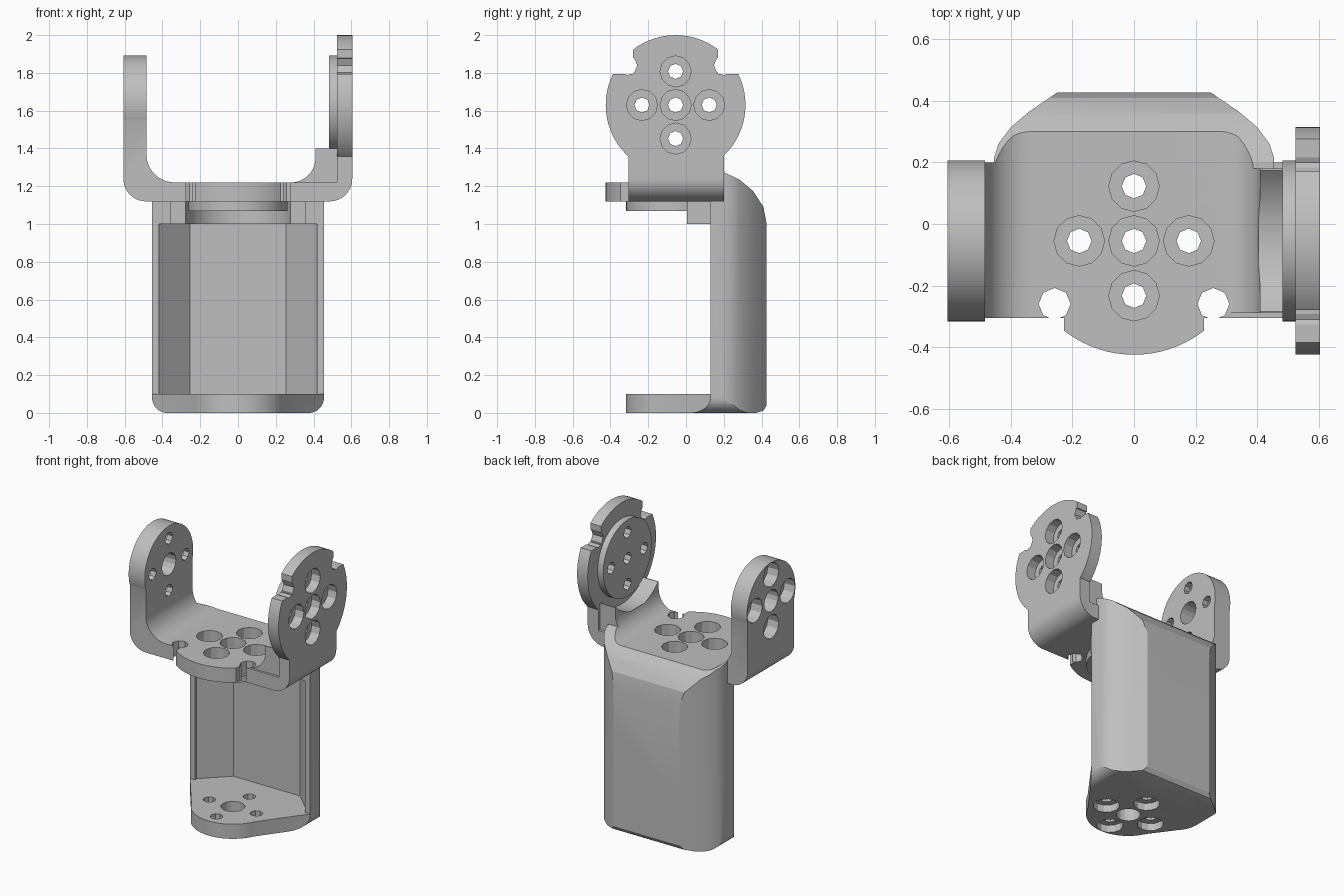
import bpy, bmesh, math

if "Cube" in bpy.data.objects:
    bpy.data.objects.remove(bpy.data.objects["Cube"], do_unlink=True)

grey = bpy.data.materials.new("plain grey")
grey.use_nodes = True
COLOUR = (0.52, 0.52, 0.52, 1)
grey.diffuse_color = COLOUR
grey.node_tree.nodes["Principled BSDF"].inputs["Base Color"].default_value = COLOUR

CY, CZ = -0.055, 1.63      # pivot centre shared by all hole patterns
PITCH = 0.178              # bolt distance from the centre
DISC, BOSS = 0.37, 0.262   # large and small disc radii


def arc(cx, cy, r, a0, a1, n=12):
    steps = [math.radians(a0 + (a1 - a0) * i / n) for i in range(n + 1)]
    return [(cx + r * math.cos(a), cy + r * math.sin(a)) for a in steps]


def circle(c, r, n=64):
    return arc(c[0], c[1], r, 0, 360, n)[:-1]


def box(a0, a1, b0, b1):
    return [(a0, b0), (a1, b0), (a1, b1), (a0, b1)]


def mirrored(half):
    return half + [(-a, b) for a, b in reversed(half)]


def prism(name, pts, axis, lo, hi):
    """Extrude a 2D outline along an axis."""
    place = {"x": lambda a, b, d: (d, a, b),
             "y": lambda a, b, d: (a, d, b),
             "z": lambda a, b, d: (a, b, d)}[axis]
    bm = bmesh.new()
    rings = [[bm.verts.new(place(a, b, d)) for a, b in pts] for d in (lo, hi)]
    bm.faces.new(rings[0])
    bm.faces.new(rings[1])
    n = len(pts)
    for i in range(n):
        j = (i + 1) % n
        bm.faces.new((rings[0][i], rings[0][j], rings[1][j], rings[1][i]))
    bmesh.ops.recalc_face_normals(bm, faces=bm.faces)
    mesh = bpy.data.meshes.new(name)
    bm.to_mesh(mesh)
    bm.free()
    mesh.materials.append(grey)
    ob = bpy.data.objects.new(name, mesh)
    bpy.context.collection.objects.link(ob)
    return ob


def combine(ob, op, pts, axis, lo, hi):
    """Boolean a prism into an object."""
    tool = prism("tool", pts, axis, lo, hi)
    mod = ob.modifiers.new("combine", "BOOLEAN")
    mod.operation, mod.object, mod.solver = op, tool, "EXACT"
    bpy.context.view_layer.objects.active = ob
    bpy.ops.object.modifier_apply(modifier=mod.name)
    bpy.data.objects.remove(tool, do_unlink=True)


def bolt_holes(ob, axis, c, through, sink, centre_r):
    """Cross of counterbored holes; a wide plain centre when centre_r is set."""
    for da, db in ((0, 0), (1, 0), (-1, 0), (0, 1), (0, -1)):
        p = (c[0] + da * PITCH, c[1] + db * PITCH)
        if centre_r and not (da or db):
            combine(ob, "DIFFERENCE", circle(p, centre_r, 16), axis, *through)
            continue
        combine(ob, "DIFFERENCE", circle(p, 0.04, 8), axis, *through)
        combine(ob, "DIFFERENCE", circle(p, 0.082, 12), axis, *sink)


# Inside of the U: used to shape both the frame and the top of the shell
inner = ([(-0.485, 2.2)] + arc(-0.335, 1.37, 0.15, 180, 270)
         + arc(0.28, 1.35, 0.13, 270, 360) + [(0.41, 1.4), (0.525, 1.4), (0.525, 2.2)])

# U frame: rounded outer corners, left leg, right leg
outer = ([(-0.607, CZ)] + arc(-0.487, 1.24, 0.12, 180, 270)
         + arc(0.485, 1.24, 0.12, 270, 360) + [(0.605, 1.4), (0.525, 1.4), (0.525, 1.22)]
         + arc(-0.335, 1.37, 0.15, 270, 180) + [(-0.485, CZ)])
frame = prism("swivel_frame", outer, "y", -0.305, 0.2)

# Inner gusset by the right leg, hollowed for the boss
gusset = arc(0.28, 1.35, 0.13, 270, 360) + [(0.41, 1.4), (0.56, 1.4), (0.56, 1.17), (0.28, 1.17)]
combine(frame, "UNION", gusset, "y", -0.29, 0.18)
combine(frame, "DIFFERENCE", circle((CY, CZ), 0.325), "x", 0.405, 0.525)

# Left arm head, right disc, and bottom disc with their bosses
combine(frame, "UNION", circle((CY, CZ), BOSS), "x", -0.607, -0.485)
combine(frame, "UNION", circle((CY, CZ), DISC), "x", 0.525, 0.605)
combine(frame, "UNION", circle((CY, CZ), BOSS), "x", 0.482, 0.55)
combine(frame, "DIFFERENCE", box(0.2, 0.8, 0.2, 0.8), "z", 1.0, 1.05)
half_disc = arc(0, CY, DISC, 180, 360, 40) + [(DISC, 0.1), (-DISC, 0.1)]
combine(frame, "UNION", half_disc, "z", 1.12, 1.22)
combine(frame, "UNION", circle((0, CY), BOSS), "z", 1.07, 1.17)

# Notches in the rims of both discs
for s in (-1, 1):
    combine(frame, "DIFFERENCE", circle((s * 0.258, -0.26), 0.052, 8), "z", 1.0, 1.23)
    combine(frame, "DIFFERENCE", box(*sorted((s * 0.228, s * 0.45)), -0.6, -0.305),
            "z", 1.0, 1.23)
    u = sorted((CY + s * 0.225, CY + s * 0.6))
    combine(frame, "DIFFERENCE", circle((CY + s * 0.255, CZ + 0.21), 0.052, 8), "x", 0.5, 0.7)
    combine(frame, "DIFFERENCE", box(*u, CZ + 0.165, 2.2), "x", 0.5, 0.7)

# Frame bolt holes
bolt_holes(frame, "x", (CY, CZ), (-0.7, -0.4), (-0.7, -0.525), 0.075)
bolt_holes(frame, "x", (CY, CZ), (0.4, 0.7), (0.54, 0.7), 0)
bolt_holes(frame, "z", (0, CY), (0.9, 1.3), (1.13, 1.3), 0)

# Back shell: plan outline trimmed by side and front profiles
plan = mirrored([(0.455, 0.13), (0.455, 0.215), (0.44, 0.262), (0.4, 0.315),
                 (0.34, 0.366), (0.25, 0.427)])
shell = prism("back_shell", plan, "z", 0, 1.32)
side = [(-0.5, 0), (0.37, 0), (0.41, 0.012), (0.427, 0.04), (0.427, 1.0), (0.41, 1.09),
        (0.355, 1.175), (0.285, 1.233), (0.2, 1.275), (-0.5, 1.3)]
combine(shell, "INTERSECT", side, "x", -0.7, 0.7)
combine(shell, "DIFFERENCE", inner, "y", -0.7, 0.7)

# Faceted cavity, open to the front
combine(shell, "DIFFERENCE", mirrored([(0.418, 0.1), (0.418, 0.15), (0.253, 0.31)]),
        "z", 0.1, 1.0)

# Bottom shelf with a rounded tongue
tongue = arc(0, CY, BOSS, 205, 335, 32) + [(0.455, 0.13), (0.455, 0.2),
                                           (-0.455, 0.2), (-0.455, 0.13)]
combine(shell, "UNION", tongue, "z", 0, 0.1)
combine(shell, "INTERSECT", arc(-0.375, 0.08, 0.08, 180, 270) + arc(0.375, 0.08, 0.08, 270, 360)
        + [(0.455, 1.5), (-0.455, 1.5)], "y", -0.7, 0.7)
bolt_holes(shell, "z", (0, CY), (-0.1, 0.2), (-0.1, 0.05), 0.075)

# Lip under the frame, cleared around the boss and bolt holes
combine(shell, "UNION", box(-0.358, 0.358, 0.005, 0.25), "z", 1.0, 1.125)
combine(shell, "DIFFERENCE", circle((0, CY), 0.285), "z", 0.9, 1.12)
bolt_holes(shell, "z", (0, CY), (0.9, 1.3), (1.13, 1.3), 0)

# Smooth the curves, keep the edges sharp
for ob in (frame, shell):
    bpy.ops.object.select_all(action="DESELECT")
    ob.select_set(True)
    bpy.context.view_layer.objects.active = ob
    bpy.ops.object.shade_smooth_by_angle(angle=math.radians(22))
